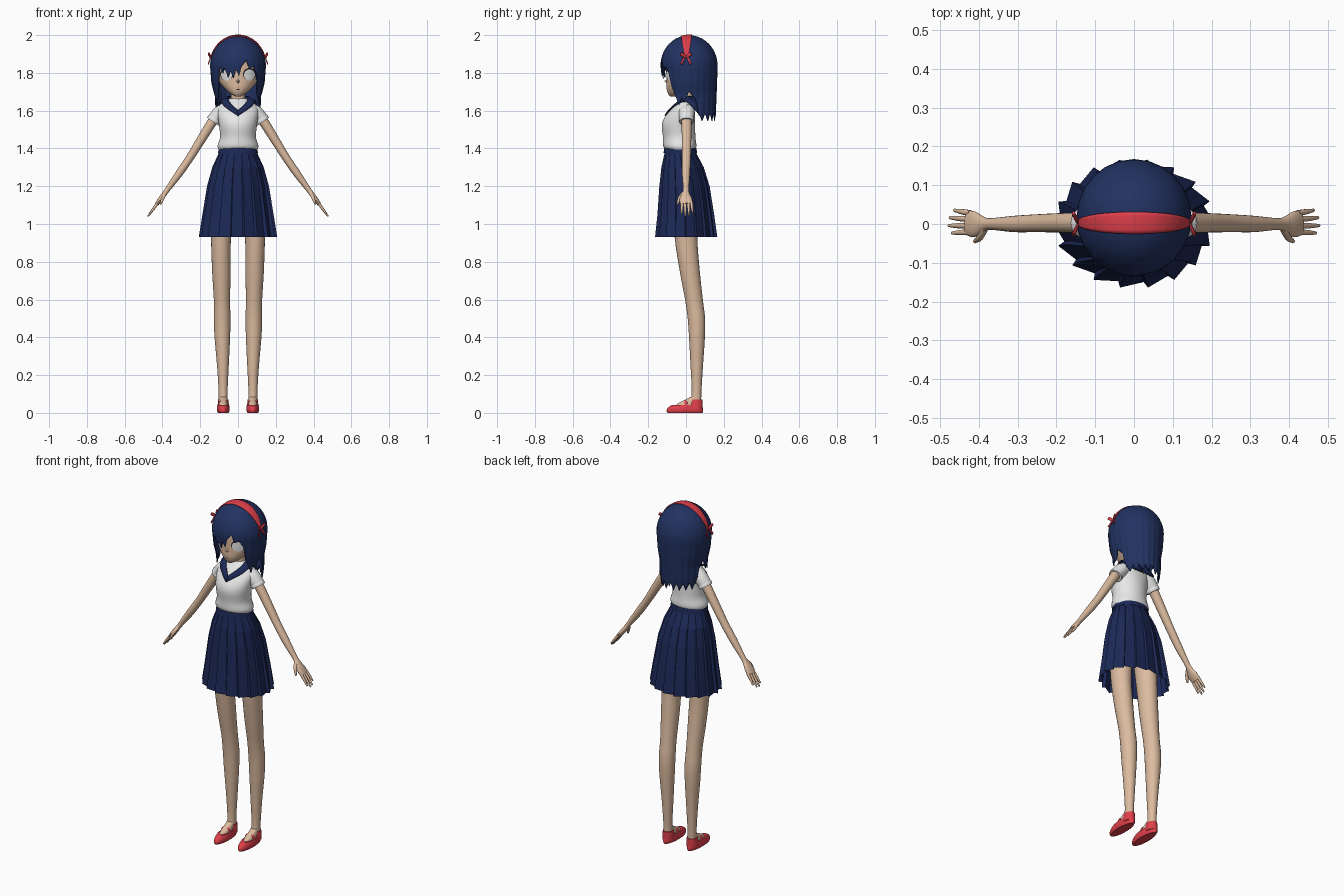
import bpy, bmesh, math
from mathutils import Vector as V


def mat(name, r, g, b):
    m = bpy.data.materials.new(name)
    m.diffuse_color = (r, g, b, 1)
    return m


HAIR = mat("hair navy", .016, .032, .12)
CLOTH = mat("skirt navy", .012, .022, .095)
SKIN = mat("skin", .72, .50, .35)
WHITE = mat("shirt white", .85, .85, .85)
RED = mat("red", .74, .05, .07)
DARK = mat("lash dark", .02, .015, .02)


def finish(name, verts, faces, material, thick=0, smooth=True):
    bm = bmesh.new()
    vs = [bm.verts.new(v) for v in verts]
    for f in faces:
        bm.faces.new([vs[i] for i in f])
    bmesh.ops.remove_doubles(bm, verts=bm.verts, dist=1e-5)
    bmesh.ops.recalc_face_normals(bm, faces=bm.faces)
    me = bpy.data.meshes.new(name)
    bm.to_mesh(me)
    bm.free()
    ob = bpy.data.objects.new(name, me)
    bpy.context.collection.objects.link(ob)
    me.materials.append(material)
    if smooth:
        bpy.ops.object.select_all(action='DESELECT')
        ob.select_set(True)
        bpy.context.view_layer.objects.active = ob
        bpy.ops.object.shade_smooth_by_angle(angle=math.radians(45))
    if thick:
        m = ob.modifiers.new("thickness", 'SOLIDIFY')
        m.thickness, m.offset = thick, 0
    return ob


def sheet(name, rows, material, thick=0, smooth=True, close=False, caps=False):
    """Grid surface through equally long rows of points."""
    n = len(rows[0])
    last = n if close else n - 1
    faces = [(i * n + j, i * n + (j + 1) % n, (i + 1) * n + (j + 1) % n, (i + 1) * n + j)
             for i in range(len(rows) - 1) for j in range(last)]
    if caps:
        faces += [tuple(range(n)), tuple(range((len(rows) - 1) * n, len(rows) * n))]
    return finish(name, [p for r in rows for p in r], faces, material, thick, smooth)


def refine(rings, steps=4):
    """Catmull-Rom interpolation of ring parameters."""
    out = []
    for i in range(len(rings) - 1):
        a, b, c, d = (rings[max(0, min(len(rings) - 1, i + k))] for k in (-1, 0, 1, 2))
        for s in range(steps):
            t = s / steps
            out.append(tuple(.5 * (2 * q + (r - p) * t + (2 * p - 5 * q + 4 * r - w) * t * t
                                   + (3 * q - p - 3 * r + w) * t ** 3)
                             for p, q, r, w in zip(a, b, c, d)))
    return out + [rings[-1]]


def loft(name, rings, material, n=24, flat=False, ref=(0, 1, 0), caps=True, side=1):
    """Elliptical tube; each ring is x, y, z, radius, radius along ref."""
    R = refine(rings)
    rows = []
    for i, (x, y, z, a, b) in enumerate(R):
        t = V((0, 0, 1)) if flat else (V(R[min(i + 1, len(R) - 1)][:3]) - V(R[max(i - 1, 0)][:3])).normalized()
        v = (V(ref) - t * V(ref).dot(t)).normalized()
        u = v.cross(t)
        row = []
        for k in range(n):
            w = 2 * math.pi * k / n
            p = V((x, y, z)) + u * a * math.cos(w) + v * b * math.sin(w)
            row.append((p.x * side, p.y, p.z))
        rows.append(row)
    return sheet(name, rows, material, close=True, caps=caps)


def interp(table, x):
    for (x0, y0), (x1, y1) in zip(table, table[1:]):
        if x <= x1:
            return y0 + (y1 - y0) * max(0, (x - x0) / (x1 - x0))
    return table[-1][1]


# Head and neck
HEAD = [(0, -.07, 1.674, .01, .012), (0, -.055, 1.69, .04, .04), (0, -.033, 1.72, .073, .07),
        (0, -.01, 1.76, .105, .093), (0, 0, 1.80, .118, .103), (0, .005, 1.85, .123, .108),
        (0, .01, 1.90, .118, .108), (0, .01, 1.95, .088, .085), (0, .01, 1.98, .03, .03)]
loft("head", HEAD, SKIN, 40, flat=True)
loft("neck", [(0, .01, 1.60, .05, .045), (0, .008, 1.65, .039, .036), (0, .004, 1.73, .035, .034)],
     SKIN, flat=True)
loft("nose", [(0, -.095, 1.755, .011, .014), (0, -.106, 1.756, .006, .007), (0, -.114, 1.758, .001, .001)],
     SKIN, 12, ref=(0, 0, 1))


def face_patch(name, cx, cz, rx, rz, off, material):
    """Thin oval lying on the face surface."""
    rings = sorted((r[2], r[1], r[3], r[4]) for r in refine(HEAD))
    rows = []
    for s in (0, .35, .7, 1):
        row = []
        for k in range(28):
            w = 2 * math.pi * k / 28
            x, z = cx + rx * s * math.cos(w), cz + rz * s * math.sin(w)
            cy, hx, hy = (interp([(r[0], r[j]) for r in rings], z) for j in (1, 2, 3))
            row.append((x, cy - hy * math.sqrt(max(0, 1 - (x / hx) ** 2)) - off, z))
        rows.append(row)
    sheet(name, rows, material, close=True)


for s in (1, -1):
    face_patch("eye_rim", s * .061, 1.793, .034, .033, .002, DARK)
    face_patch("eye_white", s * .061, 1.789, .029, .029, .004, WHITE)
face_patch("mouth", 0, 1.712, .012, .0018, .002, DARK)

# Hair: one shell with a jagged hem, long at the back, bangs at the front
CY, CZ, RX, RY, RZ = .016, 1.84, .145, .148, .157
FRINGE = [(-112, 1.575), (-104, 1.66), (-90, 1.70), (-78, 1.64), (-70, 1.67), (-64, 1.63), (-54, 1.71),
          (-46, 1.75), (-42, 1.83), (-34, 1.80), (-30, 1.83), (-22, 1.775), (-16, 1.81), (-10, 1.77),
          (-4, 1.82), (2, 1.785), (8, 1.84), (18, 1.87), (24, 1.82), (34, 1.835), (42, 1.80),
          (48, 1.72), (56, 1.68), (64, 1.63), (72, 1.67), (78, 1.64), (90, 1.70), (104, 1.66), (112, 1.575)]
WIDTH = [(1.54, .76), (1.62, .85), (1.68, .83), (1.75, .95), (1.84, 1)]


def hem(deg):
    if abs(deg) > 112:
        return 1.545 + .04 * abs((abs(deg) / 8) % 2 - 1)
    return interp(FRINGE, deg)


rows = [[] for _ in range(21)]
for deg in range(-180, 181, 2):
    h, th = hem(deg), math.radians(deg)
    end = math.acos(max(0, h - CZ) / RZ)
    for j in range(21):
        if j <= 10:
            phi = end * j / 10
            z, k, kb = CZ + RZ * math.cos(phi), math.sin(phi), math.sin(phi)
        else:
            z = min(CZ, CZ + RZ * math.cos(end)) if h > CZ else CZ + (h - CZ) * (j - 10) / 10
            if h > CZ:
                z = h
            k = interp(WIDTH, z) if h <= CZ else math.sin(end)
            kb = k if h > CZ else (1 - .35 * (CZ - z) ** 1.2 if abs(deg) > 90 else 1 - .9 * (CZ - z))
        g = 1 + .012 * math.cos(th * 24) * max(0, j - 5) / 15
        rows[j].append((RX * k * g * math.sin(th), CY - RY * kb * g * math.cos(th), z))
sheet("hair", rows, HAIR, thick=.005)

# Headband and side bows
rows = []
for i in range(33):
    q = -1 + i / 16
    phi, w = q * math.radians(76), .004 + .024 * max(0, math.cos(q * math.pi / 2)) ** .7
    row = []
    for j in range(7):
        y = .003 + w * (j / 3 - 1)
        s = math.sqrt(1 - ((y - CY) / .152) ** 2)
        row.append((.149 * s * math.sin(phi), y, CZ + .161 * s * math.cos(phi)))
    rows.append(row)
sheet("headband", rows, RED, thick=.004)
for s in (1, -1):
    for d in (1, -1):
        sheet("bow_tail", [[(s * .146, 0, 1.886), (s * .146, .006 * d, 1.894)],
                           [(s * .150, .012 * d, 1.862), (s * .150, .020 * d, 1.870)],
                           [(s * .158, .020 * d, 1.842), (s * .158, .030 * d, 1.850)]], RED, .003)
        loft("bow_loop", [(.144, 0, 1.88, .003, .004), (.150, .014 * d, 1.893, .005, .009),
                          (.156, .028 * d, 1.902, .004, .008)], RED, 10, ref=(0, 0, 1), side=s)

# Shirt
loft("shirt", [(0, -.03, 1.395, .104, .080), (0, -.033, 1.415, .108, .088), (0, -.036, 1.46, .095, .086),
               (0, -.04, 1.52, .100, .088), (0, -.034, 1.56, .105, .082), (0, -.02, 1.60, .108, .066),
               (0, -.004, 1.635, .092, .050), (0, .006, 1.655, .062, .040), (0, .008, 1.665, .040, .034)],
     WHITE, 40, flat=True)
for s in (1, -1):
    loft("sleeve", [(.065, .003, 1.612, .03, .04), (.092, .003, 1.592, .037, .042),
                    (.115, .003, 1.567, .037, .039), (.130, .003, 1.547, .036, .036)], WHITE, side=s)
    loft("sleeve_cuff", [(.122, .003, 1.557, .037, .038), (.126, .003, 1.551, .039, .040),
                         (.133, .003, 1.541, .037, .038)], WHITE, side=s)
    # Sailor collar: V at the front, square flap at the back
    inner = [(0, .048, 1.672), (.035, .04, 1.675), (.052, 0, 1.672), (.045, -.045, 1.645), (0, -.094, 1.60)]
    outer = [(0, .068, 1.59), (.085, .062, 1.59), (.094, 0, 1.650), (.070, -.066, 1.622), (0, -.112, 1.573)]
    ri, ro = refine(inner), refine(outer)
    sheet("collar", [[(s * a[0], *a[1:]), (s * b[0], *b[1:])] for a, b in zip(ri, ro)], CLOTH, .006)

# Pleated skirt
rows = []
PLEATS = 18
for z, cy, rx, ry, amp in [(1.405, -.03, .100, .083, 0), (1.37, -.029, .104, .087, .01),
                           (1.30, -.018, .134, .112, .05), (1.20, -.008, .160, .132, .07),
                           (1.05, -.001, .183, .148, .085), (.93, .001, .201, .162, .095)]:
    row = []
    for k in range(PLEATS):
        for f, o in ((0, .35), (.88, -.65)):
            w = 2 * math.pi * (k + f) / PLEATS
            row.append((rx * (1 + amp * o) * math.cos(w), cy + ry * (1 + amp * o) * math.sin(w), z))
    rows.append(row)
sheet("skirt", rows, CLOTH, smooth=False, close=True)
loft("waistband", [(0, -.03, 1.375, .106, .089), (0, -.03, 1.402, .102, .085)], CLOTH, 36, flat=True)

for s in (1, -1):
    # Arms and hands
    loft("arm", [(.085, .003, 1.605, .026, .028), (.13, .003, 1.55, .026, .027), (.19, .003, 1.455, .024, .025),
                 (.25, .002, 1.358, .021, .023), (.31, 0, 1.27, .020, .021), (.37, 0, 1.187, .014, .015),
                 (.388, -.001, 1.162, .013, .020), (.41, -.001, 1.132, .013, .033),
                 (.43, .003, 1.105, .010, .032)], SKIN, 20, side=s)
    for y, ln in ((-.021, .85), (-.005, 1), (.012, .95), (.028, .75)):
        loft("finger", [(.422, y, 1.115, .008, .008), (.422 + .03 * ln, y * 1.1 + .001, 1.115 - .04 * ln, .007, .007),
                        (.422 + .055 * ln, y * 1.2 + .002, 1.115 - .075 * ln, .004, .004)], SKIN, 10, side=s)
    loft("thumb", [(.385, -.012, 1.165, .009, .010), (.397, -.034, 1.138, .009, .009),
                   (.410, -.045, 1.105, .005, .005)], SKIN, 10, ref=(1, 0, .4), side=s)
    # Legs
    loft("leg", [(.08, -.01, 1.2, .07, .07), (.09, 0, .93, .053, .060), (.088, .02, .75, .049, .053),
                 (.085, .042, .60, .043, .047), (.084, .055, .50, .044, .046), (.083, .058, .40, .041, .042),
                 (.080, .057, .25, .031, .033), (.079, .056, .12, .024, .026), (.078, .052, .04, .024, .028)],
         SKIN, flat=True, side=s)
    # Shoes with an open instep and strap
    loft("foot", [(.078, .0, .03, .024, .06), (.078, .012, .05, .024, .055), (.078, .03, .066, .022, .042),
                  (.078, .05, .085, .021, .026)], SKIN, flat=True, side=s)
    loft("shoe", [(.078, -.005, 0, .028, .093), (.078, -.006, .012, .033, .097), (.078, -.003, .028, .033, .092),
                  (.078, .005, .042, .030, .080)], RED, 32, flat=True, side=s)
    loft("shoe_heel", [(.078, .050, .02, .031, .038), (.078, .052, .05, .029, .036), (.078, .054, .07, .027, .033)],
         RED, flat=True, side=s)
    loft("shoe_strap", [(.049, .0, .035, .004, .008), (.058, .0, .058, .004, .008), (.078, .0, .066, .004, .008),
                        (.098, .0, .058, .004, .008), (.107, .0, .035, .004, .008)], RED, 10, side=s)
